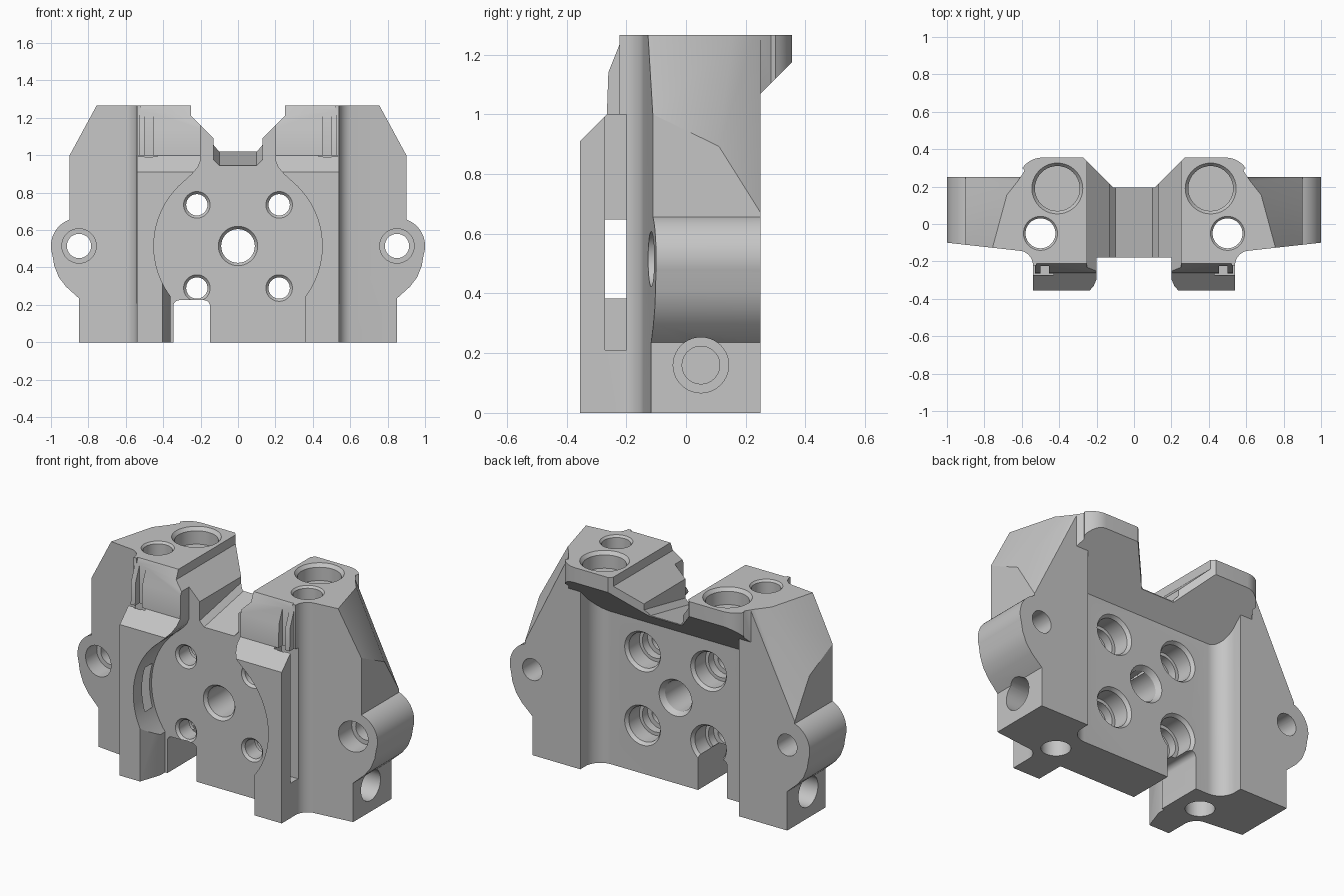
import bpy, bmesh, math
from mathutils import Vector

cube = bpy.data.objects.get("Cube")
if cube:
    bpy.data.objects.remove(cube, do_unlink=True)

TOP = 1.265
BACK = .10   # rear face of the web


def make(name, bm):
    bmesh.ops.recalc_face_normals(bm, faces=bm.faces)
    mesh = bpy.data.meshes.new(name)
    bm.to_mesh(mesh)
    bm.free()
    ob = bpy.data.objects.new(name, mesh)
    bpy.context.collection.objects.link(ob)
    return ob


def prism(name, pts, axis, lo, hi):
    """Extrude a 2D outline along one axis."""
    place = {'x': lambda a, b, t: (t, a, b),
             'y': lambda a, b, t: (a, t, b),
             'z': lambda a, b, t: (a, b, t)}[axis]
    bm = bmesh.new()
    ends = [[bm.verts.new(place(a, b, t)) for a, b in pts] for t in (lo, hi)]
    n = len(pts)
    for ring in ends:
        bm.faces.new(ring)
    for i in range(n):
        j = (i + 1) % n
        bm.faces.new((ends[0][i], ends[0][j], ends[1][j], ends[1][i]))
    return make(name, bm)


def box(x0, x1, y0, y1, z0, z1):
    return prism("cutter", [(x0, y0), (x1, y0), (x1, y1), (x0, y1)], 'z', z0, z1)


def arc(cx, cy, r, a0, a1, n):
    angles = [math.radians(a0 + (a1 - a0) * i / n) for i in range(n + 1)]
    return [(cx + r * math.cos(a), cy + r * math.sin(a)) for a in angles]


def drill(axis, a, b, r0, r1, lo, hi, n=40):
    """Round cutter from lo (radius r0) to hi (radius r1)."""
    ob = prism("cutter", arc(0, 0, 1, 0, 360 - 360 / n, n - 1), axis, lo, hi)
    k = 'xyz'.index(axis)
    u, v = [i for i in range(3) if i != k]
    for vert in ob.data.vertices:
        r = r0 if abs(vert.co[k] - lo) < 1e-5 else r1
        vert.co[u] = a + vert.co[u] * r
        vert.co[v] = b + vert.co[v] * r
    return ob


def apply_all(ob):
    dg = bpy.context.evaluated_depsgraph_get()
    mesh = bpy.data.meshes.new_from_object(ob.evaluated_get(dg))
    ob.modifiers.clear()
    ob.data = mesh


def combine(target, op, *others):
    for other in others:
        mod = target.modifiers.new("combine", 'BOOLEAN')
        mod.operation, mod.solver, mod.object = op, 'EXACT', other
        apply_all(target)
        bpy.data.objects.remove(other, do_unlink=True)


def slice_off(ob, point, normal):
    """Remove everything on the normal's side of a plane and cap it."""
    bm = bmesh.new()
    bm.from_mesh(ob.data)
    bmesh.ops.bisect_plane(bm, geom=bm.verts[:] + bm.edges[:] + bm.faces[:],
                           plane_co=point, plane_no=normal, clear_outer=True)
    bmesh.ops.holes_fill(bm, edges=[e for e in bm.edges if e.is_boundary], sides=0)
    bmesh.ops.recalc_face_normals(bm, faces=bm.faces)
    bm.to_mesh(ob.data)
    bm.free()


def slice_points(ob, p, q, r):
    p, q, r = Vector(p), Vector(q), Vector(r)
    n = (q - p).cross(r - p)
    slice_off(ob, p, n if n.x > 0 else -n)


# Side arm with sloping shoulder and back corner facet
arm = prism("arm", [(.53, 0), (.85, 0), (.85, .55), (.9, .55), (.9, TOP), (.53, TOP)], 'y', -.2, .25)
slice_points(arm, (.76, -.14, TOP), (.68, .155, TOP), (.9, -.08, .985))
slice_points(arm, (.68, .155, TOP), (.9, .25, .67), (.605, .25, TOP))

# Rounded mounting ear
ear_low = [(.7, .235), (.85, .235), (.92, .298), (.958, .348), (.983, .41)]
ear = prism("ear", ear_low + arc(.85, .515, .15, -18, 71, 24) + [(.7, .66)], 'y', -.2, .25)
for part in (arm, ear):
    slice_off(part, (.55, -.15, 0), (.11, -.99, 0))

# Centre web with overhanging back flange
web = prism("block_body", [(-.18, 0), (BACK, 0), (BACK, BACK + .82), (.355, 1.175), (.355, TOP), (-.18, TOP)],
            'x', -.05, .7)
plan = [(-.1, -.3), (.535, -.3), (.535, -.17), (.6, 0), (.6, .1), (.67, .155), (.585, .285)]
plan += arc(.49, .225, .13, 35, 90, 8) + [(.27, .355), (.11, .195), (-.1, .195)]
combine(web, 'INTERSECT', prism("plan", plan, 'z', -.1, 1.4))

# Front rail: curved inner edge, stepped and chamfered front
rail_face = [(.36, 0), (.54, 0), (.54, 1.0), (.53, 1.0), (.53, TOP), (.2, TOP), (.2, .97), (.215, .935), (.245, .9)]
rail = prism("rail", rail_face + arc(0, .515, .45, 51, -36.9, 28), 'y', -.4, -.14)
rail_side = [(-.1, 0), (-.355, 0), (-.355, .91), (-.265, 1.0), (-.26, 1.14), (-.21, TOP), (-.1, TOP)]
combine(rail, 'INTERSECT', prism("rail_side", rail_side, 'x', 0, 1))

# Concave blends behind the web and beside the rail
back_blend = prism("back_blend", arc(.43, .2, .1, -90, 0, 12) + [(.55, .2), (.55, .08), (.43, .08)], 'z', 0, 1.05)
front_blend = prism("front_blend", arc(.62, -.222, .08, 180, 90, 10) + [(.62, -.12), (.52, -.12), (.52, -.222)], 'z', 0, TOP)

half = web
combine(half, 'UNION', arm, ear, rail, back_blend, front_blend)

# Top saddle and its sloping, chamfered floor
saddle = [(-.2, 1.4), (.25, 1.4), (.25, 1.21), (.13, 1.09), (.13, 1.06), (-.2, 1.06)]
floor = prism("cutter", [(-.2, 1.085), (.13, 1.085), (.13, .975), (.1, .945), (-.2, .945)], 'y', -.4, .4)
for vert in floor.data.vertices:
    vert.co.z += .2 * (vert.co.y + .18)
combine(half, 'DIFFERENCE', prism("cutter", saddle, 'y', -.5, .5), floor)

# Side slots, top bores, counterbored ear hole and side port
combine(half, 'DIFFERENCE',
        box(.43, .7, -.272, -.2, .21, 1.0),
        box(.455, .5, -.4, -.225, .99, 1.4),
        drill('z', .5, -.05, .08, .08, -.1, 1.4),
        drill('z', .5, -.05, .08, .092, TOP - .012, TOP + .001),
        drill('z', .41, .19, .12, .12, 1.165, 1.4),
        drill('z', .41, .19, .12, .137, TOP - .02, TOP + .001),
        drill('y', .85, .515, .065, .065, -.4, .4),
        drill('y', .85, .515, .092, .092, -.4, 0),
        drill('x', .05, .16, .063, .063, .62, .9),
        drill('x', .05, .16, .093, .093, .7, 1.1))

# Web screw holes: front chamfer, through bore, back counterbores
for z in (.29, .735):
    combine(half, 'DIFFERENCE',
            drill('y', .22, z, .057, .057, -.4, .2),
            drill('y', .22, z, .072, .057, -.181, -.165),
            drill('y', .22, z, .085, .085, -.07, .2),
            drill('y', .22, z, .105, .105, -.02, .2),
            drill('y', .22, z, .105, .12, BACK - .02, BACK + .001))

# Mirror the half across the middle
bm = bmesh.new()
bm.from_mesh(half.data)
bmesh.ops.bisect_plane(bm, geom=bm.verts[:] + bm.edges[:] + bm.faces[:],
                       plane_co=(0, 0, 0), plane_no=(-1, 0, 0), clear_outer=True)
bm.to_mesh(half.data)
bm.free()
mirror = half.modifiers.new("mirror", 'MIRROR')
mirror.merge_threshold = 0.0005
apply_all(half)

# Centre bore and the one-sided foot notch
notch = [(-.345, -.1), (-.15, -.1)] + arc(-.18, .195, .03, 0, 90, 5) + arc(-.315, .195, .03, 90, 180, 5)
combine(half, 'DIFFERENCE',
        drill('y', 0, .515, .09, .09, -.4, .2),
        drill('y', 0, .515, .106, .09, -.181, -.16),
        drill('y', 0, .515, .09, .11, BACK - .03, BACK + .001),
        prism("cutter", notch, 'y', -.5, .3),
        prism("cutter", [(-.42, -.4), (-.345, -.18), (-.15, -.18), (-.15, -.4)], 'z', -.1, .35))

# Material and shading
metal = bpy.data.materials.new("plain_grey")
metal.use_nodes = True
colour = (.56, .56, .56, 1)
metal.diffuse_color = colour
metal.node_tree.nodes["Principled BSDF"].inputs["Base Color"].default_value = colour
half.data.materials.clear()
half.data.materials.append(metal)
for poly in half.data.polygons:
    poly.material_index = 0

bpy.ops.object.select_all(action='DESELECT')
half.select_set(True)
bpy.context.view_layer.objects.active = half
bpy.ops.object.shade_smooth_by_angle(angle=math.radians(25))
